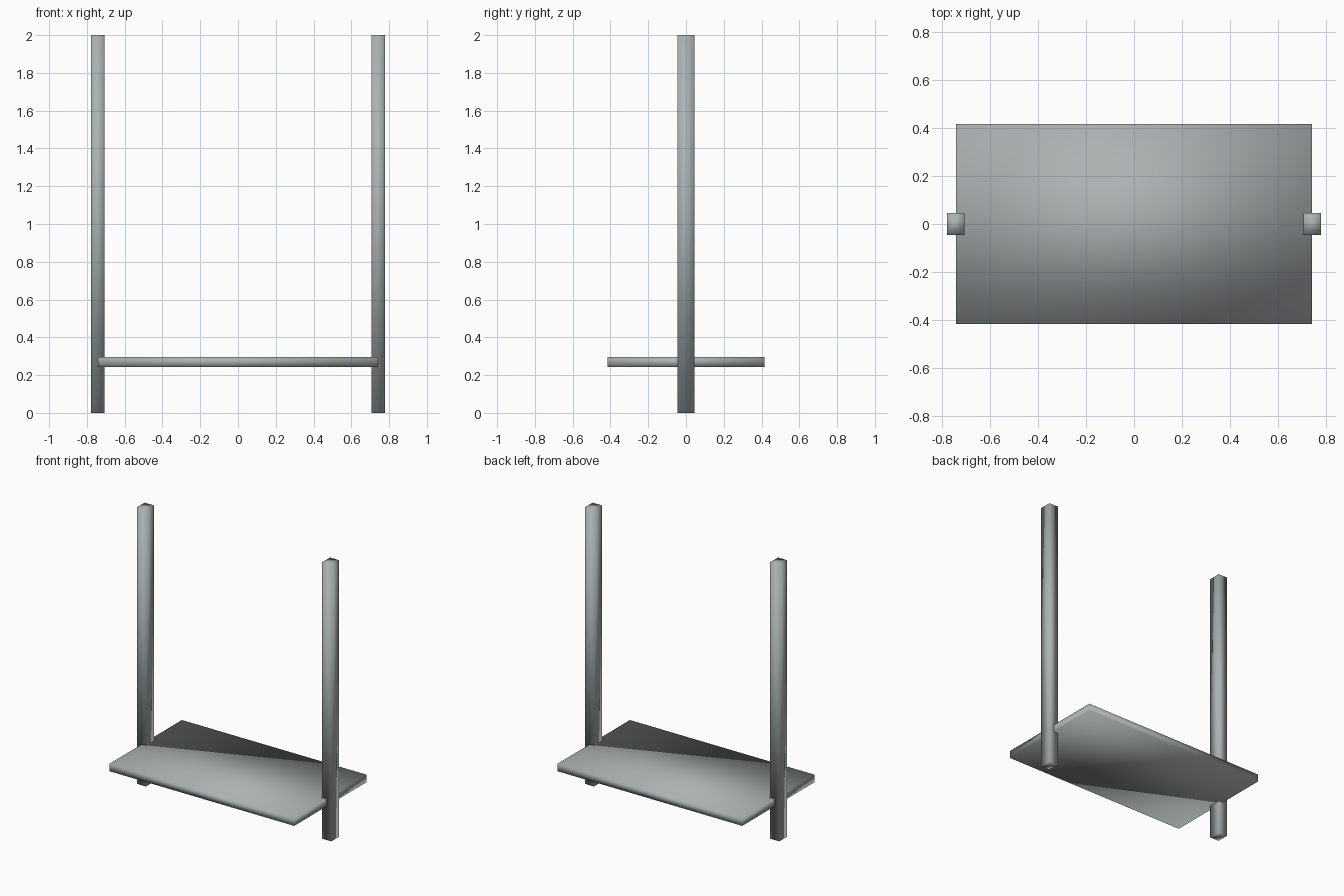
import bpy

if "Cube" in bpy.data.objects:
    bpy.data.objects.remove(bpy.data.objects["Cube"])

# dull steel-grey finish
steel = bpy.data.materials.new("steel_grey")
steel.diffuse_color = (0.41, 0.44, 0.445, 1)
steel.use_nodes = True
steel.node_tree.nodes["Principled BSDF"].inputs["Base Color"].default_value = steel.diffuse_color


def box(name, lo, hi):
    """Smooth-shaded axis-aligned box between two corners."""
    bpy.ops.mesh.primitive_cube_add(
        size=1, location=[(a + b) / 2 for a, b in zip(lo, hi)])
    ob = bpy.context.object
    ob.name = name
    ob.scale = [b - a for a, b in zip(lo, hi)]
    bpy.ops.object.transform_apply(location=True, rotation=True, scale=True)
    bpy.ops.object.shade_smooth()
    ob.data.materials.append(steel)
    return ob


# shelf board, ending halfway into the posts
box("shelf", (-0.74, -0.415, 0.243), (0.74, 0.415, 0.296))

# two upright posts
for side, s in (("left", -1), ("right", 1)):
    box(f"{side}_post", (s * 0.742 - 0.0365, -0.045, 0),
        (s * 0.742 + 0.0365, 0.045, 2))
